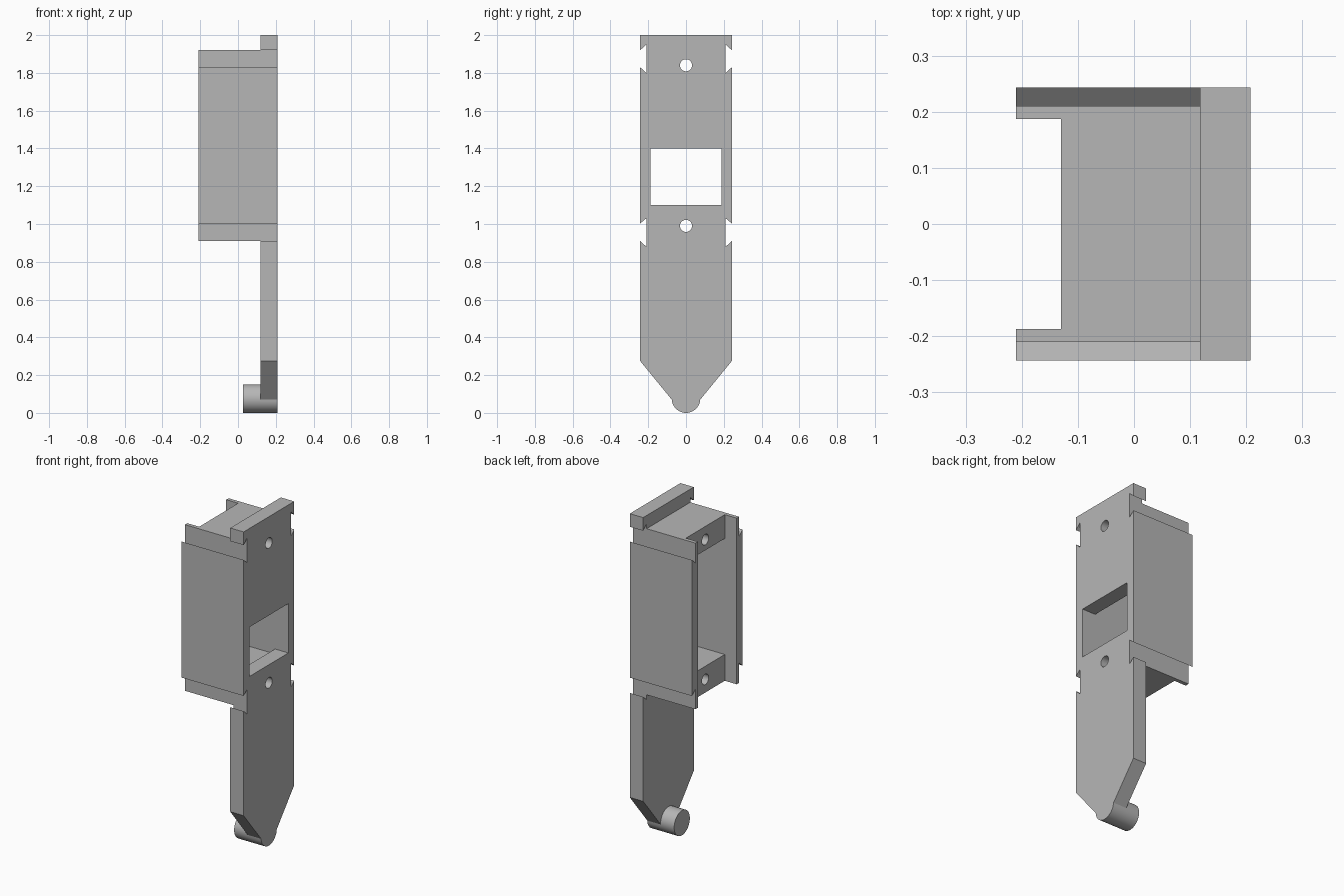
import bpy, bmesh, math

if "Cube" in bpy.data.objects:
    bpy.data.objects.remove(bpy.data.objects["Cube"], do_unlink=True)

grey = bpy.data.materials.new("plain_grey")
grey.use_nodes = True
grey.diffuse_color = (0.47, 0.47, 0.47, 1)
grey.node_tree.nodes["Principled BSDF"].inputs["Base Color"].default_value = grey.diffuse_color

X_REAR, X_BLOCK, X_PLATE, X_FACE = -0.21, -0.13, 0.118, 0.208
INNER, GROOVE, OUTER = 0.187, 0.21, 0.243
Z_LOW, Z_HIGH = 0.91, 1.92
TIP = 0.0755


def prism(name, outline, x0, x1):
    """Extrude a (y, z) outline along x."""
    bm = bmesh.new()
    face = bm.faces.new([bm.verts.new((x0, y, z)) for y, z in outline])
    moved = bmesh.ops.extrude_face_region(bm, geom=[face])["geom"]
    bmesh.ops.translate(bm, vec=(x1 - x0, 0, 0),
                        verts=[g for g in moved if isinstance(g, bmesh.types.BMVert)])
    bmesh.ops.recalc_face_normals(bm, faces=bm.faces)
    mesh = bpy.data.meshes.new(name)
    bm.to_mesh(mesh)
    bm.free()
    mesh.materials.append(grey)
    obj = bpy.data.objects.new(name, mesh)
    bpy.context.collection.objects.link(obj)
    return obj


def rect(y0, y1, z0, z1):
    return [(y0, z0), (y1, z0), (y1, z1), (y0, z1)]


def arc(z, r, start=0, sweep=360, n=32):
    steps = n if sweep == 360 else n + 1
    angles = [math.radians(start + sweep * i / n) for i in range(steps)]
    return [(r * math.cos(a), z + r * math.sin(a)) for a in angles]


def activate(obj):
    bpy.ops.object.select_all(action='DESELECT')
    obj.select_set(True)
    bpy.context.view_layer.objects.active = obj


def cut(obj, outline):
    """Cut a (y, z) outline right through the part."""
    cutter = prism("cutter", outline, -0.5, 0.5)
    cutter.hide_render = True
    mod = obj.modifiers.new("cut", 'BOOLEAN')
    mod.operation, mod.solver, mod.object = 'DIFFERENCE', 'EXACT', cutter
    activate(obj)
    bpy.ops.object.modifier_apply(modifier=mod.name)
    bpy.data.objects.remove(cutter, do_unlink=True)


def soften(obj):
    activate(obj)
    bpy.ops.object.shade_smooth_by_angle(angle=math.radians(25))


# Long face plate: dovetail notches on both edges, tapered foot with round tip
edge = [(OUTER, 0.275), (OUTER, Z_LOW), (GROOVE, 0.88), (GROOVE, 1.03), (OUTER, 1.003),
        (OUTER, 1.83), (GROOVE, 1.80), (GROOVE, 1.95), (OUTER, Z_HIGH), (OUTER, 2.0)]
mirrored = [(-y, z) for y, z in reversed(edge)]
plate = prism("face_plate", edge + mirrored + arc(TIP, TIP, 184, 172, 20), X_PLATE, X_FACE)
cut(plate, rect(-INNER, INNER, 1.10, 1.40))

# Side walls with the same dovetail steps
wall = [(INNER, Z_LOW), (GROOVE, Z_LOW), (GROOVE, 1.03), (OUTER, 1.003),
        (OUTER, 1.83), (GROOVE, 1.80), (GROOVE, Z_HIGH), (INNER, Z_HIGH)]
for name, side in (("back_wall", 1), ("front_wall", -1)):
    prism(name, [(side * y, z) for y, z in wall], X_REAR, X_PLATE)

# End blocks between the walls
upper = prism("upper_block", rect(-INNER, INNER, 1.775, Z_HIGH), X_BLOCK, X_PLATE)
lower = prism("lower_block", rect(-INNER, INNER, Z_LOW, 1.07), X_BLOCK, X_PLATE)

# Screw holes through plate and blocks
for block, z in ((upper, 1.84), (lower, 0.99)):
    for part in (plate, block):
        cut(part, arc(z, 0.032))

# Round pin at the foot
pin = prism("foot_pin", arc(TIP, TIP, n=48), 0.027, X_PLATE)

for part in (plate, upper, lower, pin):
    soften(part)
